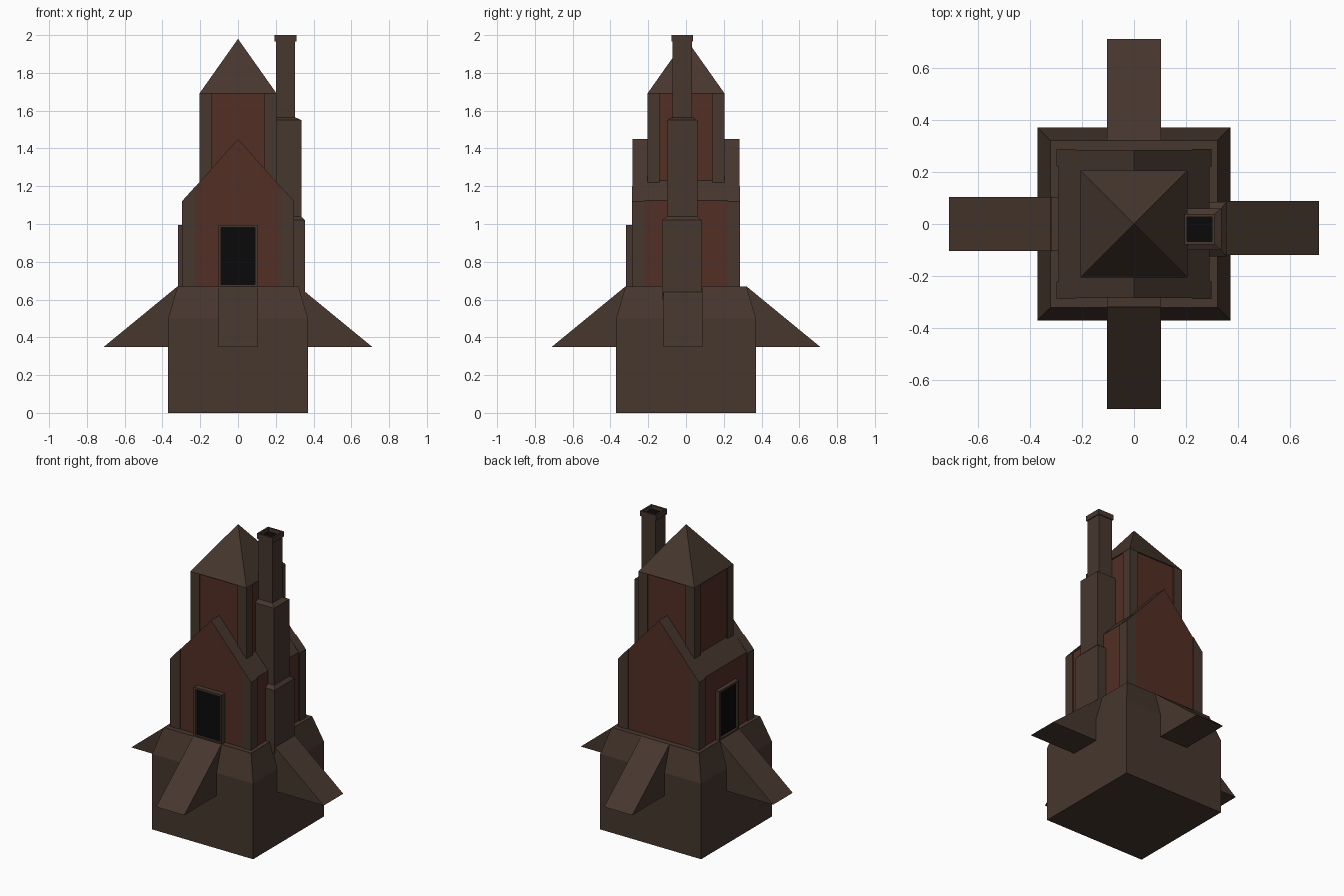
import bpy, bmesh
from math import pi
from mathutils import Matrix

if "Cube" in bpy.data.objects:
    bpy.data.objects.remove(bpy.data.objects["Cube"])


def mat(name, col):
    m = bpy.data.materials.new(name)
    m.diffuse_color = (*col, 1)
    m.use_nodes = True
    m.node_tree.nodes["Principled BSDF"].inputs["Base Color"].default_value = m.diffuse_color
    return m


STONE = mat("brown_stone", (0.062, 0.038, 0.027))
BRICK = mat("red_brick", (0.085, 0.028, 0.018))
BLACK = mat("black", (0.003, 0.003, 0.003))


def finish(bm, name, *mats, angle=0):
    bmesh.ops.recalc_face_normals(bm, faces=bm.faces)
    bm.transform(Matrix.Rotation(angle, 4, 'Z'))
    me = bpy.data.meshes.new(name)
    bm.to_mesh(me)
    bm.free()
    for m in mats:
        me.materials.append(m)
    ob = bpy.data.objects.new(name, me)
    bpy.context.collection.objects.link(ob)
    return ob


def stack(name, sections, m):
    """Rectangular sections (x0, x1, y0, y1, z) joined from bottom to top."""
    bm = bmesh.new()
    rings = [[bm.verts.new((x, y, z)) for x, y in ((a, c), (b, c), (b, d), (a, d))]
             for a, b, c, d, z in sections]
    for r, s in zip(rings, rings[1:]):
        for i in range(4):
            bm.faces.new((r[i], r[(i + 1) % 4], s[(i + 1) % 4], s[i]))
    bm.faces.new(rings[0])
    bm.faces.new(rings[-1])
    return finish(bm, name, m)


def sq(h, z):
    return (-h, h, -h, h, z)


def prism(name, pts, y0, y1, *mats, angle=0, roof=False):
    """Extrude an x-z profile along y, optionally with stone on sloping faces."""
    bm = bmesh.new()
    f = bm.faces.new([bm.verts.new((x, y0, z)) for x, z in pts])
    ext = bmesh.ops.extrude_face_region(bm, geom=[f], use_keep_orig=True)
    for v in ext["geom"]:
        if isinstance(v, bmesh.types.BMVert):
            v.co.y = y1
    bmesh.ops.recalc_face_normals(bm, faces=bm.faces)
    if roof:
        for f in bm.faces:
            f.normal_update()
            f.material_index = int(f.normal.z > 0.3)
    return finish(bm, name, *mats, angle=angle)


def recess(name, box, z_face, inset, depth, angle=0):
    """Box whose top (z_face) or front face has an inset, black, sunken panel."""
    a, b, c, d, e, g = box
    bm = bmesh.new()
    bmesh.ops.create_cube(bm, size=1)
    for v in bm.verts:
        v.co = (a if v.co.x < 0 else b, c if v.co.y < 0 else d, e if v.co.z < 0 else g)
    bm.normal_update()
    face = max(bm.faces, key=lambda f: f.normal.z if z_face else -f.normal.y)
    bmesh.ops.inset_region(bm, faces=[face], thickness=inset)
    n = face.normal.copy()
    new = bmesh.ops.extrude_discrete_faces(bm, faces=[face])["faces"][0]
    for v in new.verts:
        v.co -= n * depth
    new.material_index = 1
    return finish(bm, name, STONE, BLACK, angle=angle)


# Foundation block with tapered shoulder
stack("foundation", [sq(0.37, 0), sq(0.37, 0.5), sq(0.32, 0.67)], STONE)

# Four sloping buttresses
for i, side in enumerate(("right", "back", "left", "front")):
    off = -0.015 if side == "right" else 0
    prism("buttress_" + side, [(0.3, 0.35), (0.71, 0.35), (0.32, 0.67), (0.3, 0.67)],
          off - 0.103, off + 0.103, STONE, angle=i * pi / 2)

# Gabled house body and its corner posts
prism("house", [(-0.29, 0.66), (0.29, 0.66), (0.29, 1.125), (0, 1.45), (-0.29, 1.125)],
      -0.283, 0.283, BRICK, STONE, roof=True)
for sx in (-1, 1):
    for sy in (-1, 1):
        prism("house_corner_post",
              [(sx * 0.225, 0.66), (sx * 0.297, 0.66), (sx * 0.297, 1.12), (sx * 0.225, 1.2)],
              sy * 0.22, sy * 0.287, STONE)
        # Tower corner posts
        xs, ys = sorted((sx * 0.14, sx * 0.205)), sorted((sy * 0.14, sy * 0.205))
        stack("tower_corner_post", [(*xs, *ys, 1.15), (*xs, *ys, 1.69)], STONE)

# Upper tower and pyramid roof
stack("tower", [sq(0.197, 1.15), sq(0.197, 1.69)], BRICK)
bm = bmesh.new()
base = [bm.verts.new((x * 0.205, y * 0.205, 1.69)) for x, y in ((-1, -1), (1, -1), (1, 1), (-1, 1))]
tip = bm.verts.new((0, 0, 1.98))
bm.faces.new(base)
for i in range(4):
    bm.faces.new((base[i], base[(i + 1) % 4], tip))
finish(bm, "tower_roof", STONE)

# Stepped chimney, with hollow cap
stack("chimney", [(0.18, 0.355, -0.125, 0.085, 0.6), (0.18, 0.355, -0.125, 0.085, 1.02),
                  (0.18, 0.335, -0.1, 0.06, 1.04), (0.18, 0.335, -0.1, 0.06, 1.55),
                  (0.2, 0.303, -0.072, 0.032, 1.565), (0.2, 0.303, -0.072, 0.032, 1.94)], STONE)
stack("chimney_neck", [(0.2, 0.303, -0.072, 0.032, 1.93), (0.2, 0.303, -0.072, 0.032, 1.965)], STONE)
recess("chimney_cap", (0.193, 0.309, -0.078, 0.038, 1.965, 2.0), True, 0.015, 0.025)

# Framed windows on front and left
for name, ang in (("front_window", 0), ("left_window", -pi / 2)):
    recess(name, (-0.103, 0.103, -0.318, -0.27, 0.665, 0.995), False, 0.019, 0.015, angle=ang)
